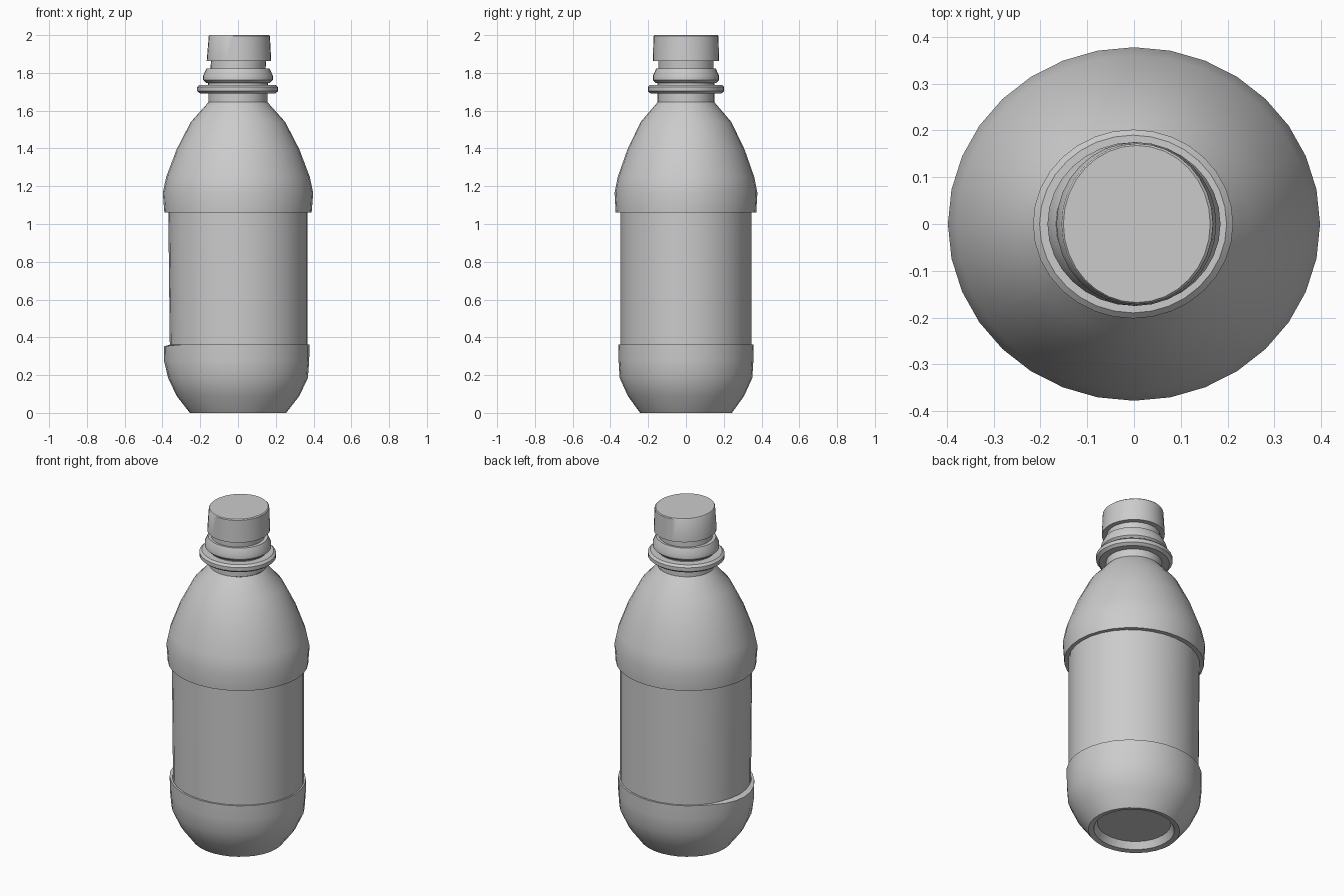
import bpy, bmesh, math

SEGMENTS = 32


def lathe(name, profile, cap_start=False, cap_end=False, warp=None):
    """Elliptical lathe; profile rows are (x radius, y radius, x centre, z), bottom to top."""
    bm = bmesh.new()
    rings = []
    for rx, ry, cx, z in profile:
        ring = []
        for i in range(SEGMENTS):
            a = math.tau * i / SEGMENTS
            ring.append(bm.verts.new((cx + rx * math.cos(a), ry * math.sin(a), z)))
        rings.append(ring)
    for low, high in zip(rings, rings[1:]):
        for i in range(SEGMENTS):
            j = (i + 1) % SEGMENTS
            bm.faces.new((low[i], low[j], high[j], high[i]))
    if cap_start:
        bm.faces.new(rings[0][::-1])
    if cap_end:
        bm.faces.new(rings[-1])
    if warp:
        for v in bm.verts:
            warp(v.co)
    mesh = bpy.data.meshes.new(name)
    bm.to_mesh(mesh)
    bm.free()
    obj = bpy.data.objects.new(name, mesh)
    bpy.context.collection.objects.link(obj)
    bpy.ops.object.select_all(action='DESELECT')
    obj.select_set(True)
    bpy.context.view_layer.objects.active = obj
    bpy.ops.object.shade_smooth_by_angle(angle=math.radians(35))
    return obj


def left_lip(co):
    # The rim of the base flares out and dips slightly on the left side
    if co.x < -0.3 and 0.25 < co.z:
        t = (-0.3 - co.x) / 0.08
        if math.hypot(co.x, co.y) > 0.367:
            co.x -= 0.014 * t
            co.z -= 0.01 * t
        else:
            co.x += 0.01 * t


# Base with recessed underside and a rim stepping in to the label panel
lathe("base", [
    (0.205, 0.197, 0, 0.045),
    (0.225, 0.215, 0, 0.005),
    (0.255, 0.243, 0, 0.0),
    (0.325, 0.308, 0, 0.09),
    (0.370, 0.351, 0, 0.185),
    (0.377, 0.357, 0, 0.28),
    (0.378, 0.358, 0, 0.362),
    (0.366, 0.347, 0, 0.362),
], cap_start=True, warp=left_lip)

# Straight label panel
lathe("label_panel", [
    (0.365, 0.346, 0.004, 0.345),
    (0.369, 0.346, 0, 1.062),
])

# Domed shoulder with an overhanging lower edge
lathe("shoulder", [
    (0.369, 0.346, 0, 1.062),
    (0.390, 0.372, 0, 1.062),
    (0.398, 0.378, 0, 1.165),
    (0.380, 0.361, 0, 1.25),
    (0.325, 0.310, 0, 1.395),
    (0.250, 0.240, 0, 1.54),
    (0.156, 0.150, 0, 1.645),
])

# Neck with the support ring and the tamper band
lathe("neck", [
    (0.156, 0.150, -0.001, 1.645),
    (0.156, 0.150, -0.001, 1.69),
    (0.197, 0.186, -0.002, 1.69),
    (0.214, 0.202, -0.002, 1.703),
    (0.214, 0.202, -0.002, 1.725),
    (0.200, 0.190, -0.002, 1.737),
    (0.158, 0.150, 0, 1.737),
    (0.158, 0.150, 0, 1.747),
    (0.168, 0.160, 0, 1.747),
    (0.185, 0.175, 0, 1.762),
    (0.185, 0.175, 0, 1.785),
    (0.167, 0.158, 0, 1.822),
    (0.146, 0.146, 0, 1.822),
    (0.146, 0.146, 0.003, 1.862),
])

# Tapered cap
lathe("cap", [
    (0.146, 0.146, 0.003, 1.862),
    (0.171, 0.175, 0.005, 1.862),
    (0.162, 0.172, 0.007, 1.995),
    (0.157, 0.168, 0.006, 2.0),
], cap_end=True)
